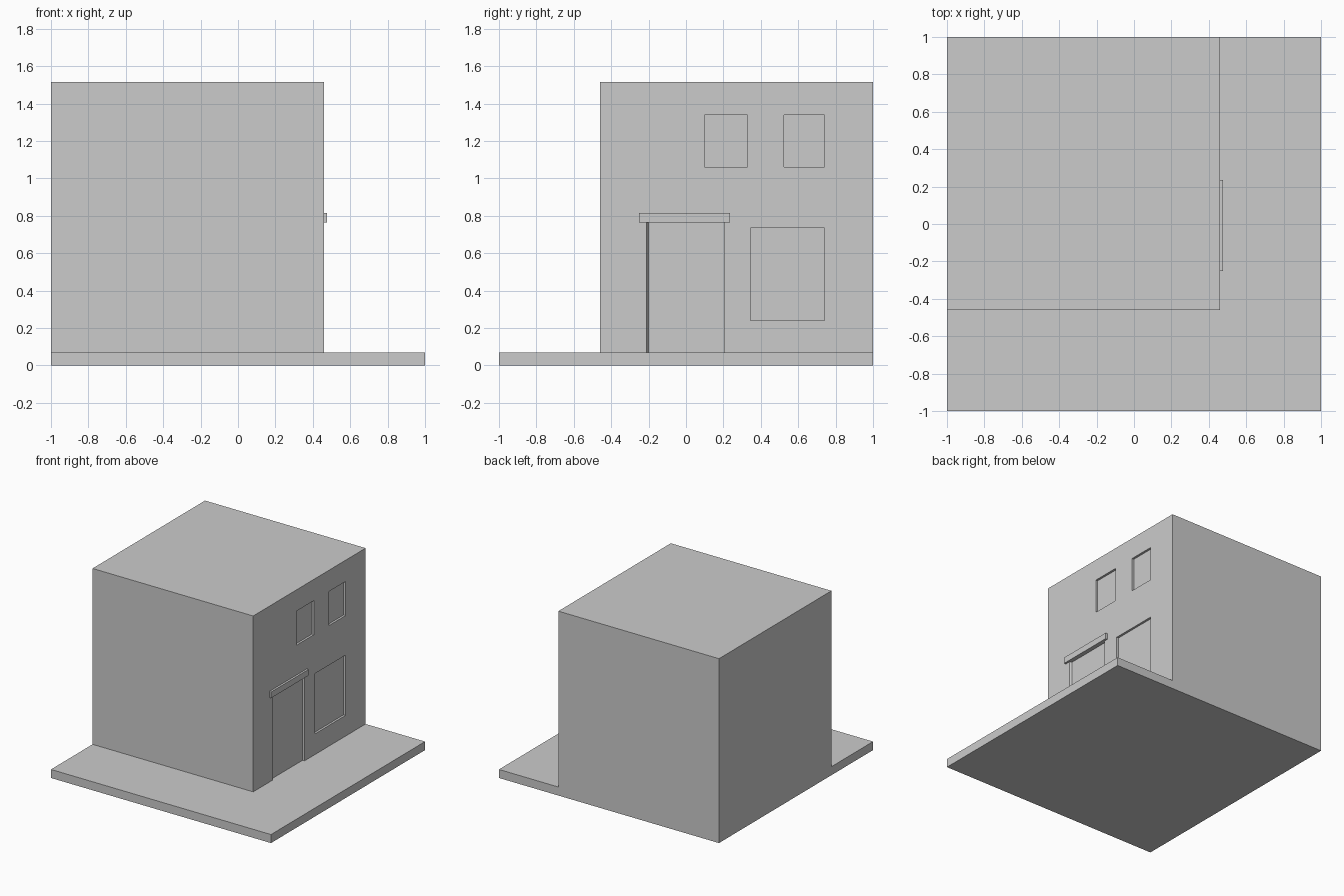
import bpy
import bmesh

cube = bpy.data.objects.get("Cube")
if cube:
    bpy.data.objects.remove(cube, do_unlink=True)

WALL_X = 0.46     # outer face of the doorway wall
SLAB_TOP = 0.07
RECESS = 0.018

plaster = bpy.data.materials.new("plain_grey")
plaster.use_nodes = True
grey = (0.6, 0.6, 0.6, 1)
plaster.diffuse_color = grey
plaster.node_tree.nodes["Principled BSDF"].inputs["Base Color"].default_value = grey


def box(name, x, y, z):
    """Box spanning the given (low, high) ranges."""
    bm = bmesh.new()
    bmesh.ops.create_cube(bm, size=1)
    for v in bm.verts:
        v.co = [r[1] if c > 0 else r[0] for c, r in zip(v.co, (x, y, z))]
    mesh = bpy.data.meshes.new(name)
    bm.to_mesh(mesh)
    bm.free()
    mesh.materials.append(plaster)
    ob = bpy.data.objects.new(name, mesh)
    bpy.context.collection.objects.link(ob)
    return ob


def combine(target, other, operation):
    """Apply a boolean and remove the helper."""
    mod = target.modifiers.new(operation, 'BOOLEAN')
    mod.operation = operation
    mod.solver = 'EXACT'
    mod.object = other
    bpy.context.view_layer.objects.active = target
    bpy.ops.object.modifier_apply(modifier=mod.name)
    bpy.data.objects.remove(other, do_unlink=True)


# House block, flush with two sides of the ground slab
building = box("building", (-1, WALL_X), (-0.46, 1), (0, 1.515))

# Recessed doorway and windows
openings = {
    "doorway": ((-0.21, 0.205), (SLAB_TOP, 0.765)),
    "shop_window": ((0.345, 0.74), (0.24, 0.735)),
    "upper_window_near": ((0.10, 0.33), (1.06, 1.34)),
    "upper_window_far": ((0.525, 0.74), (1.06, 1.34)),
}
for name, (y, z) in openings.items():
    cutter = box(name + "_cutter", (WALL_X - RECESS, WALL_X + RECESS), y, z)
    cutter.hide_render = True
    if name == "doorway":
        # One door jamb is slightly splayed
        for v in cutter.data.vertices:
            if v.co.y < 0:
                v.co.y += 0.01 if v.co.x < WALL_X else -0.01
    combine(building, cutter, 'DIFFERENCE')

# Ground slab merged into the house
slab = box("ground_slab", (-1, 1), (-1, 1), (0, SLAB_TOP))
combine(building, slab, 'UNION')

# Merge coplanar faces
bm = bmesh.new()
bm.from_mesh(building.data)
bmesh.ops.dissolve_limit(bm, angle_limit=0.01, verts=bm.verts, edges=bm.edges)
bm.to_mesh(building.data)
bm.free()

# Lintel above the doorway
box("door_lintel", (WALL_X, WALL_X + 0.017), (-0.25, 0.235), (0.765, 0.815))
